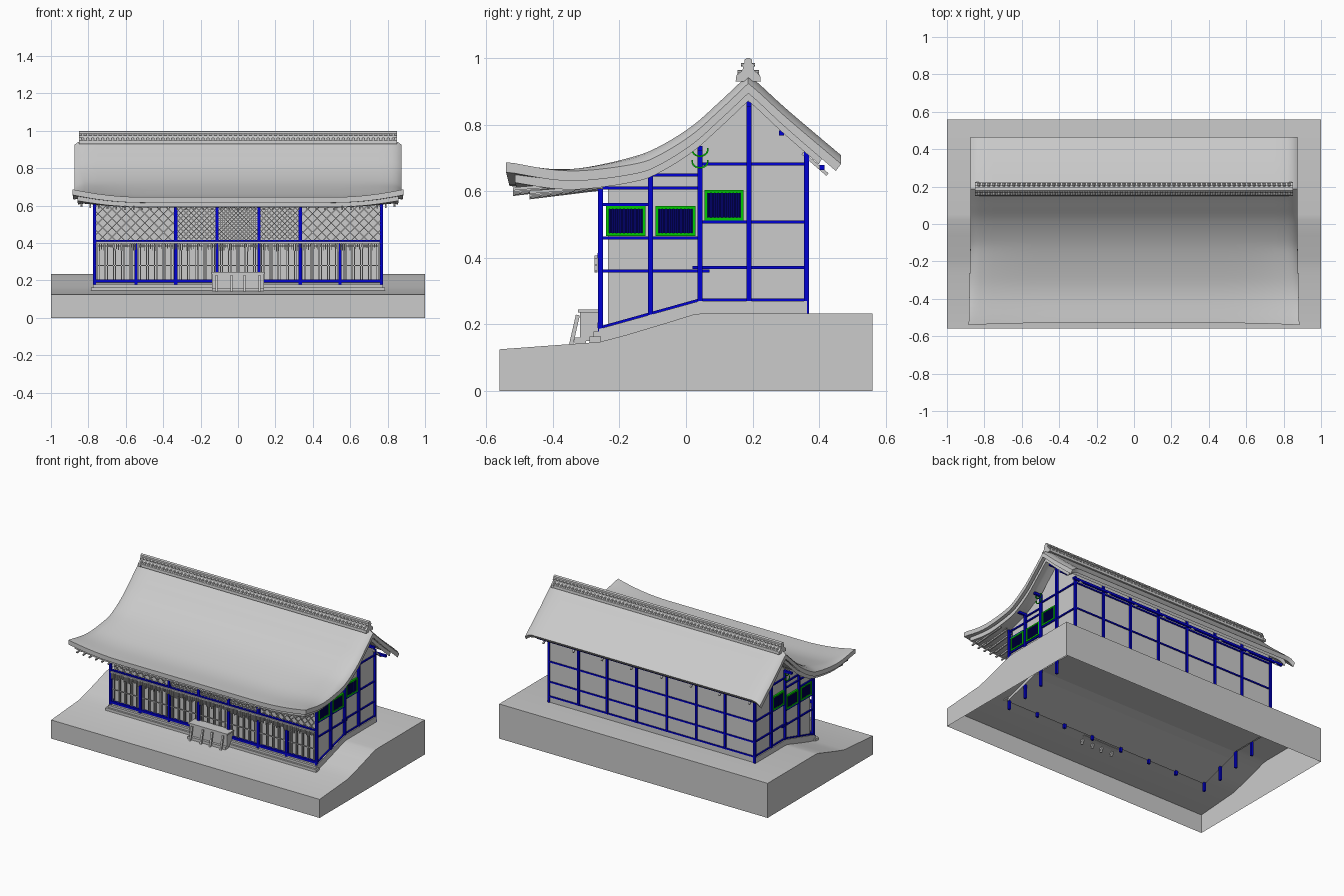
import bpy, bmesh, math, random
from mathutils import Vector, Matrix

if "Cube" in bpy.data.objects:
    bpy.data.objects.remove(bpy.data.objects["Cube"])
random.seed(4)

def material(name, rgb):
    m = bpy.data.materials.new(name)
    m.diffuse_color = (*rgb, 1)
    m.use_nodes = True
    m.node_tree.nodes["Principled BSDF"].inputs["Base Color"].default_value = m.diffuse_color
    return m
BLUE = material("blue_timber", (0.0, 0.0, 0.65))
NAVY = material("navy_lattice", (0.0, 0.0, 0.13))
GREEN = material("green_frame", (0.0, 0.6, 0.0))

def finish(name, bm, mat=None, smooth=False):
    me = bpy.data.meshes.new(name)
    bm.to_mesh(me)
    bm.free()
    ob = bpy.data.objects.new(name, me)
    bpy.context.collection.objects.link(ob)
    if mat:
        me.materials.append(mat)
    if smooth:
        bpy.context.view_layer.objects.active = ob
        ob.select_set(True)
        bpy.ops.object.shade_smooth_by_angle(angle=math.radians(30))
        ob.select_set(False)
    return ob

def boxes(name, items, mat=None):
    """items: (x0, x1, y0, y1, z0, z1)"""
    bm = bmesh.new()
    for a, b, c, d, e, f in items:
        m = Matrix.Translation(((a+b)/2, (c+d)/2, (e+f)/2)) @ Matrix.Diagonal((abs(b-a), abs(d-c), abs(f-e), 1))
        bmesh.ops.create_cube(bm, size=1, matrix=m)
    return finish(name, bm, mat)

def beams(name, segs, w, mat=None):
    """square bars between pairs of points"""
    bm = bmesh.new()
    for p, q in segs:
        p, q = Vector(p), Vector(q)
        d = q - p
        m = Matrix.Translation((p+q)/2) @ d.to_track_quat('Z', 'Y').to_matrix().to_4x4() @ Matrix.Diagonal((w, w, d.length, 1))
        bmesh.ops.create_cube(bm, size=1, matrix=m)
    return finish(name, bm, mat)

def loft(name, rings, smooth=False, open_bottom=False):
    bm = bmesh.new()
    vs = [[bm.verts.new(p) for p in r] for r in rings]
    n = len(rings[0])
    for a, b in zip(vs, vs[1:]):
        for i in range(n):
            bm.faces.new((a[i], a[(i+1) % n], b[(i+1) % n], b[i]))
    bm.faces.new(vs[0])
    bm.faces.new(vs[-1])
    bmesh.ops.recalc_face_normals(bm, faces=bm.faces)
    if open_bottom:
        low = [f for f in bm.faces if all(abs(v.co.z) < 1e-5 for v in f.verts)]
        bmesh.ops.delete(bm, geom=low, context='FACES_ONLY')
    return finish(name, bm, None, smooth)

def prism(name, pts, x0, x1, **kw):
    return loft(name, [[(x, y, z) for y, z in pts] for x in (x0, x1)], **kw)

def spline(pts, n=6):
    P = [Vector(p) for p in pts]
    P = [2*P[0]-P[1]] + P + [2*P[-1]-P[-2]]
    out = []
    for a, b, c, d in zip(P, P[1:], P[2:], P[3:]):
        for k in range(n):
            t = k/n
            out.append(0.5*(2*b + (c-a)*t + (2*a-5*b+4*c-d)*t*t + (3*b-a-3*c+d)*t**3))
    return out + [P[-2]]

# Sloping ground shell, open underneath
prism("ground", [(-.56, 0), (-.56, .125), (-.26, .147), (-.18, .168), (-.06, .204), (.02, .229), (.05, .233), (.56, .233), (.56, 0)],
      -1, 1, open_bottom=True, smooth=True)

# Roof: sagging front slope, steep back slope, lifted front corners, rounded gable edges
front = spline([(-.53, .645), (-.38, .645), (-.26, .668), (-.11, .72), (.01, .79), (.1, .868), (.187, .95)])
back = spline([(.187, .95), (.22, .922), (.31, .84), (.466, .708)])[1:]
def lift(x):
    return .042 * max(0, (abs(x)-.5)/.375)**2
def weight(y):
    return min(1, max(0, (-.12-y)/.4))
def roof(name, width, drop, thick, y0, y1):
    prof = [p for p in front+back if y0 <= p.x <= y1]
    xs = [i/12*.82 for i in range(13)] + [.845, .86, .87, .875]
    xs = [s*width/.875 for s in [-x for x in xs[:0:-1]] + xs]
    rings = []
    for x in xs:
        r = max(0, (abs(x)/width*.875-.82)/.055)
        top, low = [], []
        for p in prof:
            k = weight(p.x)
            z = p.y - drop + lift(x)*k - .026*r*r*(1-k)
            px, y = x*(1+.01*k), p.x - .25*lift(x)*k
            b = max(0, (p.x-.187)/.28)
            top.append((px, y, z))
            low.append((px, y - .016*b, z - thick*(1-.3*b)))
        rings.append(top + low[::-1])
    loft(name, rings, smooth=True)
roof("roof", .875, 0, .03, -.6, .5)
roof("roof_under_layer", .85, .025, .028, -.515, .43)

# Ridge with rows of round tile ends and end ornaments
half = [(.036, .93), (.034, .948), (.022, .958), (.016, .965), (.015, .974), (.018, .978), (.011, .985), (.01, .996), (.004, 1)]
ridge = [(.187+a, b) for a, b in half] + [(.187-a, b) for a, b in half[::-1]]
prism("ridge", ridge, -.835, .835)
bm = bmesh.new()
for i in range(63):
    for s in (-1, 1):
        for off, z, r in ((.025, .956, .008), (.013, .98, .006)):
            m = Matrix.Translation((-.83+i*1.66/62, .187+s*off, z)) @ Matrix.Rotation(math.pi/2, 4, 'X')
            bmesh.ops.create_cone(bm, cap_ends=True, segments=8, radius1=r, radius2=r, depth=.016, matrix=m)
finish("ridge_tiles", bm)
for s in (-1, 1):
    prism("ridge_end_ornament", [(.187+(y-.187)*1.05, z) for y, z in ridge], s*.83, s*.85)

# Hall body, stepped footing that follows the slope
prism("hall_walls", [(-.235, .15), (.04, .21), (.36, .21), (.36, .74), (.187, .885), (.1, .805), (.04, .745), (-.11, .67), (-.235, .628)],
      -.76, .76)
prism("footing", [(-.262, .125), (-.262, .186), (.04, .27), (.363, .27), (.363, .215), (.04, .215)], -.775, .775)
boxes("front_step", [(-.785, .785, -.29, -.255, .14, .163), (-.775, .775, -.278, -.255, .163, .178)])

# Posts
w = .0075
items = []
for s in (-1, 1):
    for y, z0, z1 in ((-.257, .07, .62), (-.107, .08, .67), (.042, .1, .735), (.19, .12, .87), (.362, .215, .72)):
        items.append((s*.767-w, s*.767+w, y-w, y+w, z0, z1))
    for x, top in ((.112, .61), (.332, .61), (.545, .41)):
        items.append((s*x-w*1.2, s*x+w*1.2, -.265, -.25, .1, top))
        items.append((s*x-w, s*x+w, .355, .37, .27, .74))
boxes("posts", items, BLUE)

# Horizontal rails on gables, front and back
segs = []
for s in (-1, 1):
    for y0, z0, y1, z1 in ((-.257, .61, .04, .61), (-.107, .648, .04, .648), (-.257, .56, -.107, .56),
                           (-.257, .46, .04, .46), (-.257, .36, .07, .36), (.02, .371, .362, .371),
                           (.04, .507, .362, .507), (.04, .682, .362, .682), (.04, .273, .362, .273),
                           (-.257, .19, .04, .273)):
        segs.append(((s*.764, y0, z0), (s*.764, y1, z1)))
segs += [((-.765, .362, z), (.765, .362, z)) for z in (.273, .371, .507, .682)]
beams("rails", segs, .009, BLUE)
beams("front_rails", [((-.77, -.258, z), (.77, -.258, z)) for z in (.197, .407, .612)], .016, BLUE)
beams("purlins", [((-.82, y, z), (.82, y, z)) for y, z in ((.408, .672), (.287, .775), (.042, .728), (-.107, .662), (.19, .862))], .015, BLUE)

# Gable windows: green frame, navy slatted panel
frames, panes, slats = [], [], []
for s in (-1, 1):
    for y0, y1, z0, z1 in ((-.24, -.122, .466, .556), (-.092, .028, .466, .556), (.055, .173, .512, .604)):
        t = .009
        a, b = s*.758, s*.772
        frames += [(a, b, y0, y1, z0, z0+t), (a, b, y0, y1, z1-t, z1),
                   (a, b, y0, y0+t, z0+t, z1-t), (a, b, y1-t, y1, z0+t, z1-t)]
        panes.append((a, s*.763, y0+t, y1-t, z0+t, z1-t))
        n = 9
        for i in range(n):
            y = y0+t+(i+.5)*(y1-y0-2*t)/n
            slats.append((s*.763, s*.769, y-.003, y+.003, z0+t, z1-t))
boxes("window_frames", frames, GREEN)
boxes("window_panels", panes, NAVY)
boxes("window_slats", slats, NAVY)

# Green curled brackets on the gable posts
segs = []
for s in (-1, 1):
    for z in (.705, .67):
        arc = [(s*.785, .042+.024*math.sin(a), z+.02*(1-math.cos(a))) for a in [k*.45 for k in range(-4, 5)]]
        segs += list(zip(arc, arc[1:]))
beams("gable_brackets", segs, .005, GREEN)

# Diagonal lattice in the upper front bays
segs = []
xs = [-.765, -.332, -.112, .112, .332, .765]
z0, h, y = .415, .19, -.256
for x0, x1, step in zip(xs, xs[1:], (.05, .028, .022, .028, .05)):
    W, c = x1-x0, -h+.015
    while c < W:
        a, b = max(c, 0), min(c+h, W)
        if b-a > .005:
            segs.append(((x0+a, y, z0+a-c), (x0+b, y, z0+b-c)))
            segs.append(((x1-a, y, z0+a-c), (x1-b, y, z0+b-c)))
        c += step
beams("front_diagonal_lattice", segs, .005)

# Lower front screens
segs = [((-.76, -.254, z), (.76, -.254, z)) for z in (.28, .385)]
for i in range(-17, 18):
    for d in (-.006, .006):
        segs.append(((i*.044+d, -.254, .195), (i*.044+d, -.254, .4)))
beams("front_screens", segs, .005)

# Hanging fringe along the front
items = []
for i in range(150):
    x = -.75+i*1.5/149
    items.append((x-.002, x+.002, -.275, -.266, .355+random.random()*.025, .402))
boxes("hanging_fringe", items)
beams("fringe_rope", [((-.76, -.27, .403), (.76, -.27, .403))], .009)

# Entrance box with slanted ribs
boxes("entrance_box", [(-.14, .14, -.318, -.25, .15, .235), (-.145, .145, -.324, -.25, .235, .245),
                       (-.14, .14, -.335, -.3, .142, .16)])
beams("entrance_ribs", [((x, -.325, .228), (x, -.352, .11)) for x in (-.115, -.035, .035, .115)], .012)

# Front rafters following the eave, short back rafters
segs = []
for i in range(-18, 19):
    x = i*.0465
    l = lift(x)
    segs.append(((x, -.52, .59+l*.5), (x, -.25, .622+l*.2)))
    segs.append(((x, -.47, .58+l*.5), (x, -.25, .607+l*.2)))
beams("front_rafters", segs, .009)
beams("back_rafters", [((s*x, .35, .715), (s*x, .425, .65)) for s in (-1, 1) for x in (.112, .332, .545, .767)], .01)
